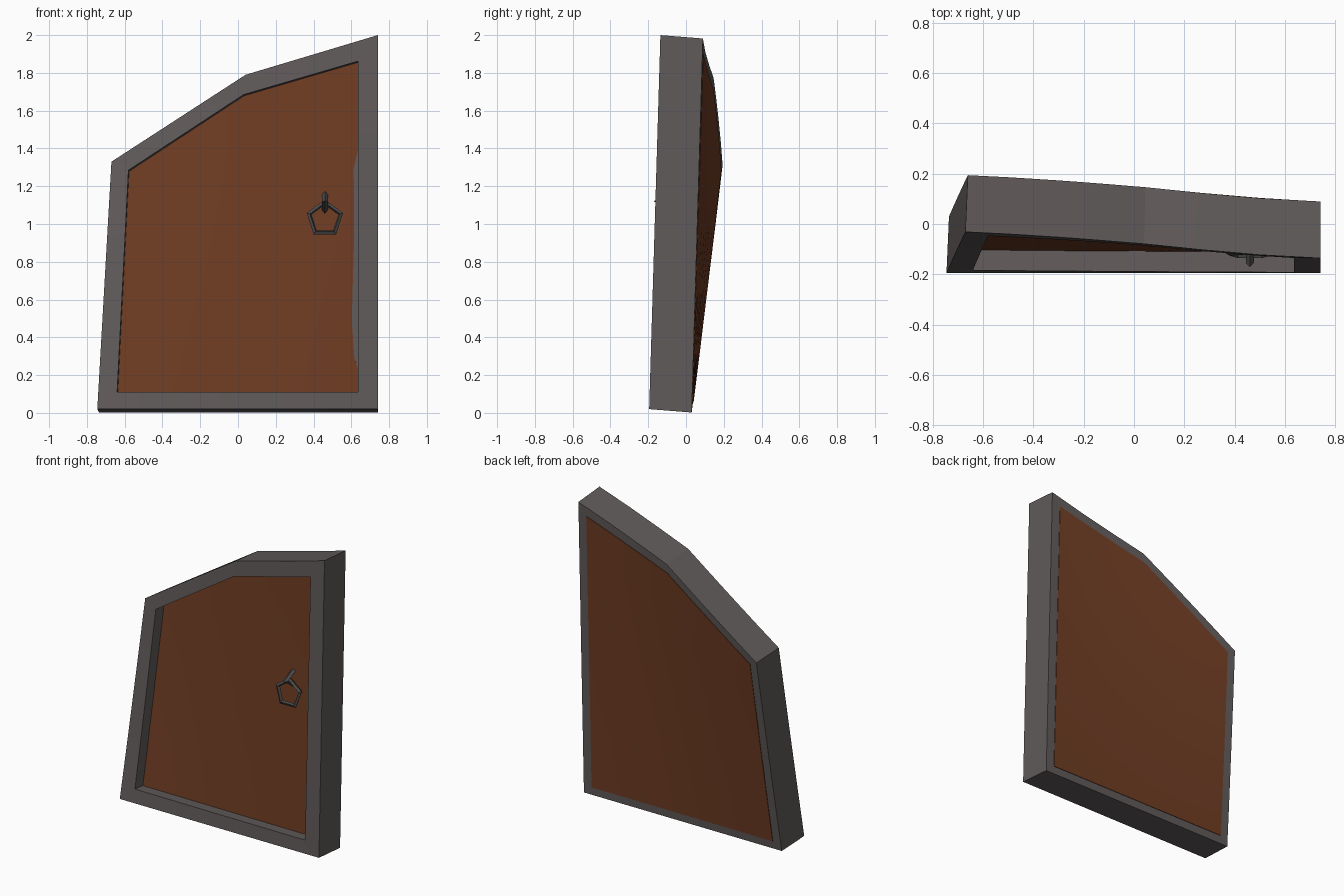
import bpy, bmesh, math
from mathutils import Vector

if "Cube" in bpy.data.objects:
    bpy.data.objects.remove(bpy.data.objects["Cube"])


def material(name, rgb):
    m = bpy.data.materials.new(name)
    m.diffuse_color = (*rgb, 1)
    m.use_nodes = True
    m.node_tree.nodes["Principled BSDF"].inputs["Base Color"].default_value = m.diffuse_color
    return m


grey = material("frame grey", (0.120, 0.104, 0.104))
brown = material("door brown", (0.160, 0.046, 0.017))
iron = material("iron grey", (0.075, 0.072, 0.072))

# Door outlines seen from the front (x, z)
OUTER = [(-0.745, 0.02), (-0.67, 1.33), (0.04, 1.79), (0.74, 2.0), (0.74, 0.02)]
INNER = [(-0.64, 0.11), (-0.58, 1.285), (0.03, 1.685), (0.635, 1.862), (0.635, 0.11)]
PANEL = [tuple(a + (b - a) * 0.58 for a, b in zip(o, i)) for o, i in zip(OUTER, INNER)]


def warp(x, t, z):
    """Lean the door back, more on its left side; t is depth, 0 front to 1 back."""
    u = max(0, (0.74 - x) / 1.41)
    y = -0.195 + (0.03 + 0.095 * u ** 1.4) * (z - 0.02) + 0.225 * t
    return Vector((x + 0.01 * t * min(1, u), y, z - 0.018 * t))


def slab(name, outline, t0, t1, mat, hole=None):
    """Prism between two depths, with an optional matching opening."""
    bm = bmesh.new()
    n = len(outline)
    rings = [[bm.verts.new((x, t, z)) for x, z in loop]
             for loop in ([outline, hole] if hole else [outline]) for t in (t0, t1)]

    def bridge(a, b):
        for i in range(n):
            j = (i + 1) % n
            bm.faces.new((a[i], a[j], b[j], b[i]))

    bridge(rings[0], rings[1])
    if hole:
        bridge(rings[2], rings[3])
        bridge(rings[0], rings[2])
        bridge(rings[1], rings[3])
    else:
        bm.faces.new(rings[0])
        bm.faces.new(rings[1])
    # Cut into a grid so that the warp is the same on every part
    cuts = [((c, 0, 0), (1, 0, 0)) for c in (-0.5, -0.3, -0.13, 0.035, 0.27, 0.5)]
    cuts += [((0, 0, c), (0, 0, 1)) for c in (0.35, 0.7, 1.05, 1.31, 1.6)]
    for co, no in cuts:
        bmesh.ops.bisect_plane(bm, geom=bm.verts[:] + bm.edges[:] + bm.faces[:],
                               plane_co=co, plane_no=no, dist=1e-5)
    for v in bm.verts:
        v.co = warp(*v.co)
    bmesh.ops.recalc_face_normals(bm, faces=bm.faces[:])
    me = bpy.data.meshes.new(name)
    bm.to_mesh(me)
    bm.free()
    me.materials.append(mat)
    ob = bpy.data.objects.new(name, me)
    bpy.context.collection.objects.link(ob)
    ob.select_set(True)
    bpy.context.view_layer.objects.active = ob
    bpy.ops.object.shade_smooth_by_angle(angle=math.radians(15))
    ob.select_set(False)


def bar(name, points, radius, closed, mat):
    """Four-sided bar along a path."""
    cu = bpy.data.curves.new(name, 'CURVE')
    cu.dimensions = '3D'
    cu.bevel_depth = radius
    cu.bevel_resolution = 0
    cu.use_fill_caps = True
    sp = cu.splines.new('POLY')
    sp.points.add(len(points) - 1)
    for p, co in zip(sp.points, points):
        p.co = (*co, 1)
    sp.use_cyclic_u = closed
    sp.use_smooth = False
    cu.materials.append(mat)
    ob = bpy.data.objects.new(name, cu)
    bpy.context.collection.objects.link(ob)
    ob.select_set(True)
    bpy.context.view_layer.objects.active = ob
    bpy.ops.object.convert(target='MESH')
    bpy.context.object.select_set(False)


# Surround and recessed board that shows through at the back
slab("door_frame", OUTER, 0, 1, grey, INNER)
slab("door_panel", PANEL, 0.36, 1.015, brown)

# Sliver of frame overlapping the panel on the handle side
slab("frame_lip", [(0.64, 0.22), (0.615, 0.3), (0.602, 0.5), (0.615, 0.95),
                   (0.612, 1.3), (0.64, 1.42)], 0.33, 0.365, grey)

# Five-sided pull ring
ring = []
for i in range(5):
    a = math.pi / 2 + i * math.tau / 5
    z = 1.027 + 0.088 * math.sin(a)
    ring.append((0.46 + 0.088 * math.cos(a), -0.108 + 0.1 * (z - 1.1), z))
bar("pull_ring", ring, 0.014, True, iron)

# Bent staple holding the ring
bar("ring_staple", [(0.46, -0.06, 1.16), (0.46, -0.155, 1.12), (0.46, -0.065, 1.07)],
    0.016, False, iron)
